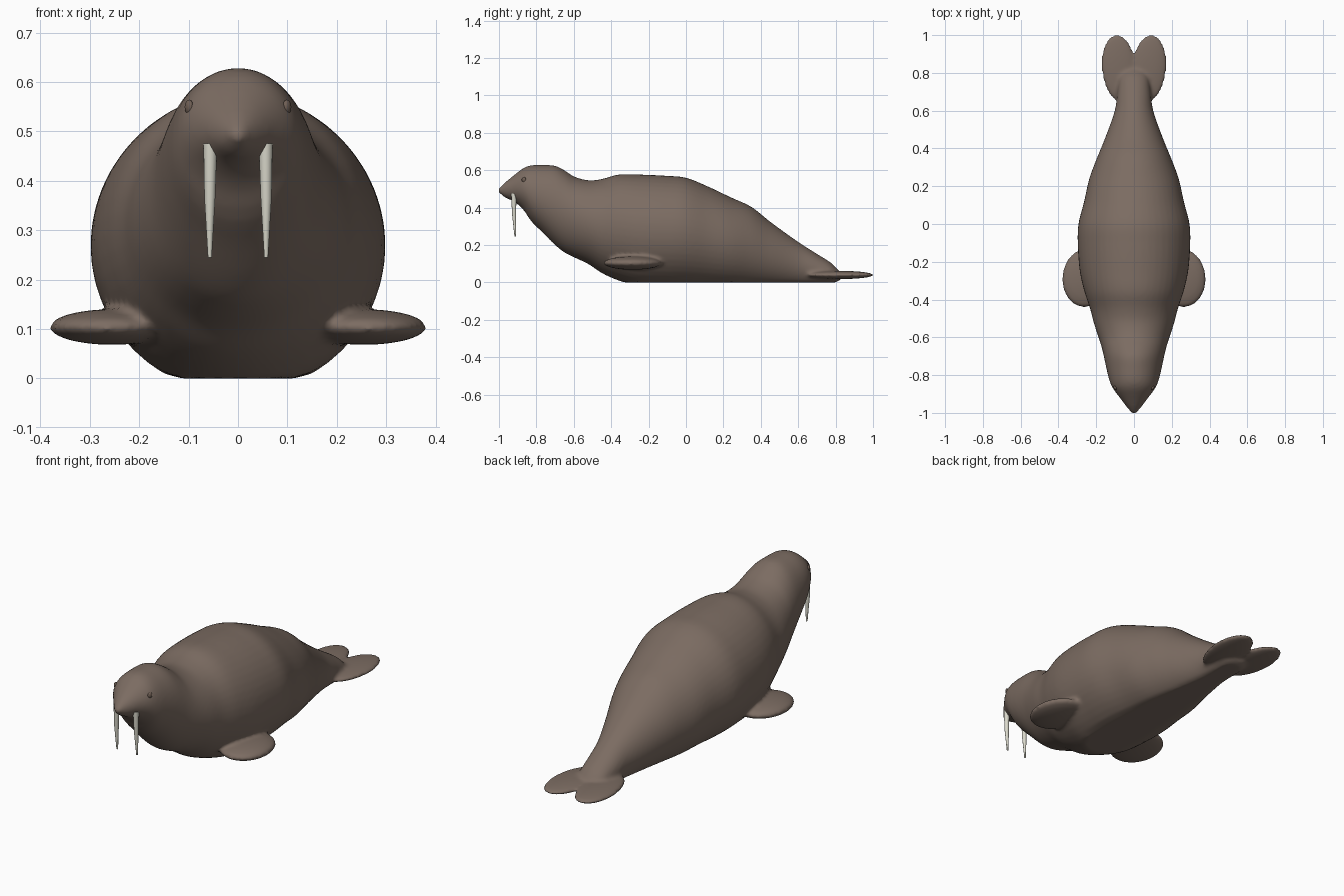
import bpy, bmesh, math
from mathutils import Matrix, Vector

if "Cube" in bpy.data.objects:
    bpy.data.objects.remove(bpy.data.objects["Cube"])


def material(name, rgb):
    m = bpy.data.materials.new(name)
    m.diffuse_color = (*rgb, 1)
    m.use_nodes = True
    m.node_tree.nodes["Principled BSDF"].inputs["Base Color"].default_value = m.diffuse_color
    return m


HIDE = material("brown hide", (0.20, 0.15, 0.122))
EYE = material("eye brown", (0.16, 0.115, 0.09))
IVORY = material("tusk ivory", (0.70, 0.69, 0.60))


def make_object(name, bm, mat):
    bmesh.ops.recalc_face_normals(bm, faces=bm.faces[:])
    me = bpy.data.meshes.new(name)
    bm.to_mesh(me)
    bm.free()
    me.materials.append(mat)
    ob = bpy.data.objects.new(name, me)
    bpy.context.collection.objects.link(ob)
    return ob


def loft(bm, rings):
    rows = [[bm.verts.new(p) for p in r] for r in rings]
    n = len(rows[0])
    for a, b in zip(rows, rows[1:]):
        for i in range(n):
            j = (i + 1) % n
            bm.faces.new((a[i], a[j], b[j], b[i]))
    bm.faces.new(rows[0][::-1])
    bm.faces.new(rows[-1])


def ellipsoid(bm, centre, radii, turn=0):
    mat = (Matrix.Translation(centre) @ Matrix.Rotation(turn, 4, 'Z')
           @ Matrix.Diagonal((*radii, 1)))
    bmesh.ops.create_uvsphere(bm, u_segments=40, v_segments=24, radius=1, matrix=mat)


# Body stations: y, top z, bottom z, half width
STATIONS = [
    (-1.003, .502, .482, .010), (-.97, .533, .455, .038), (-.92, .573, .432, .075),
    (-.87, .611, .390, .112), (-.83, .626, .330, .130), (-.77, .628, .270, .145),
    (-.70, .624, .200, .160), (-.65, .600, .160, .172), (-.60, .567, .135, .188),
    (-.52, .546, .097, .214), (-.45, .553, .050, .232), (-.36, .577, .010, .262),
    (-.25, .577, -.022, .287), (-.10, .570, -.030, .298), (0, .560, -.030, .294),
    (.12, .512, -.030, .264), (.24, .455, -.030, .237), (.35, .404, -.028, .196),
    (.45, .325, -.025, .155), (.60, .217, -.022, .102), (.70, .153, -.018, .088),
    (.78, .102, -.012, .076), (.82, .060, .010, .050),
]


def station_at(y):
    """Smooth (Hermite) interpolation of the body stations."""
    k = max(i for i in range(len(STATIONS) - 1) if STATIONS[i][0] <= y)
    p, q = STATIONS[k], STATIONS[k + 1]
    o = STATIONS[max(k - 1, 0)]
    r = STATIONS[min(k + 2, len(STATIONS) - 1)]
    h = q[0] - p[0]
    t = (y - p[0]) / h
    out = []
    for c in (1, 2, 3):
        m0 = (q[c] - o[c]) / (q[0] - o[0]) * h
        m1 = (r[c] - p[c]) / (r[0] - p[0]) * h
        out.append((2*t**3 - 3*t*t + 1) * p[c] + (t**3 - 2*t*t + t) * m0
                   + (3*t*t - 2*t**3) * q[c] + (t**3 - t*t) * m1)
    return out


# Trunk and head: elliptical rings, flattened where they rest on the ground
bm = bmesh.new()
rings = []
y0, y1, N = STATIONS[0][0], STATIONS[-1][0], 90
for i in range(N + 1):
    y = y0 + (y1 - y0) * i / N
    y = min(y, y1)
    top, bottom, w = station_at(y)
    cz, rz = (top + bottom) / 2, (top - bottom) / 2
    rings.append([(w * math.cos(a), y, max(0, cz + rz * math.sin(a)))
                  for a in (math.tau * k / 48 for k in range(48))])
loft(bm, rings)

# Front and tail flippers, fused into the trunk by the remesh
for s in (-1, 1):
    ellipsoid(bm, (s * .255, -.285, .104), (.126, .157, .036), s * math.radians(6))
    ellipsoid(bm, (s * .078, .822, .040), (.094, .182, .022), -s * math.radians(6))

body = make_object("body", bm, HIDE)
remesh = body.modifiers.new("fuse", 'REMESH')
remesh.mode = 'VOXEL'
remesh.voxel_size = 0.01
smooth = body.modifiers.new("soften", 'SMOOTH')
smooth.factor = 0.5
smooth.iterations = 6
bpy.context.view_layer.objects.active = body
body.select_set(True)
for m in ("fuse", "soften"):
    bpy.ops.object.modifier_apply(modifier=m)
for p in body.data.polygons:
    p.use_smooth = True

for s, side in ((-1, "left"), (1, "right")):
    # Tusks: two-part taper hanging from the muzzle
    bm = bmesh.new()
    loft(bm, [[(s * x + r * math.cos(math.tau * k / 16),
                y + r * math.sin(math.tau * k / 16), z) for k in range(16)]
              for x, y, z, r in ((.056, -.921, .475, .014), (.057, -.919, .365, .011),
                                 (.057, -.913, .245, .004))])
    tusk = make_object(side + "_tusk", bm, IVORY)
    # Eyes
    bm = bmesh.new()
    ellipsoid(bm, (s * .099, -.867, .549), (.008, .012, .015), s * math.radians(-25))
    eye = make_object(side + "_eye", bm, EYE)
    for ob in (tusk, eye):
        for p in ob.data.polygons:
            p.use_smooth = len(p.vertices) <= 4
